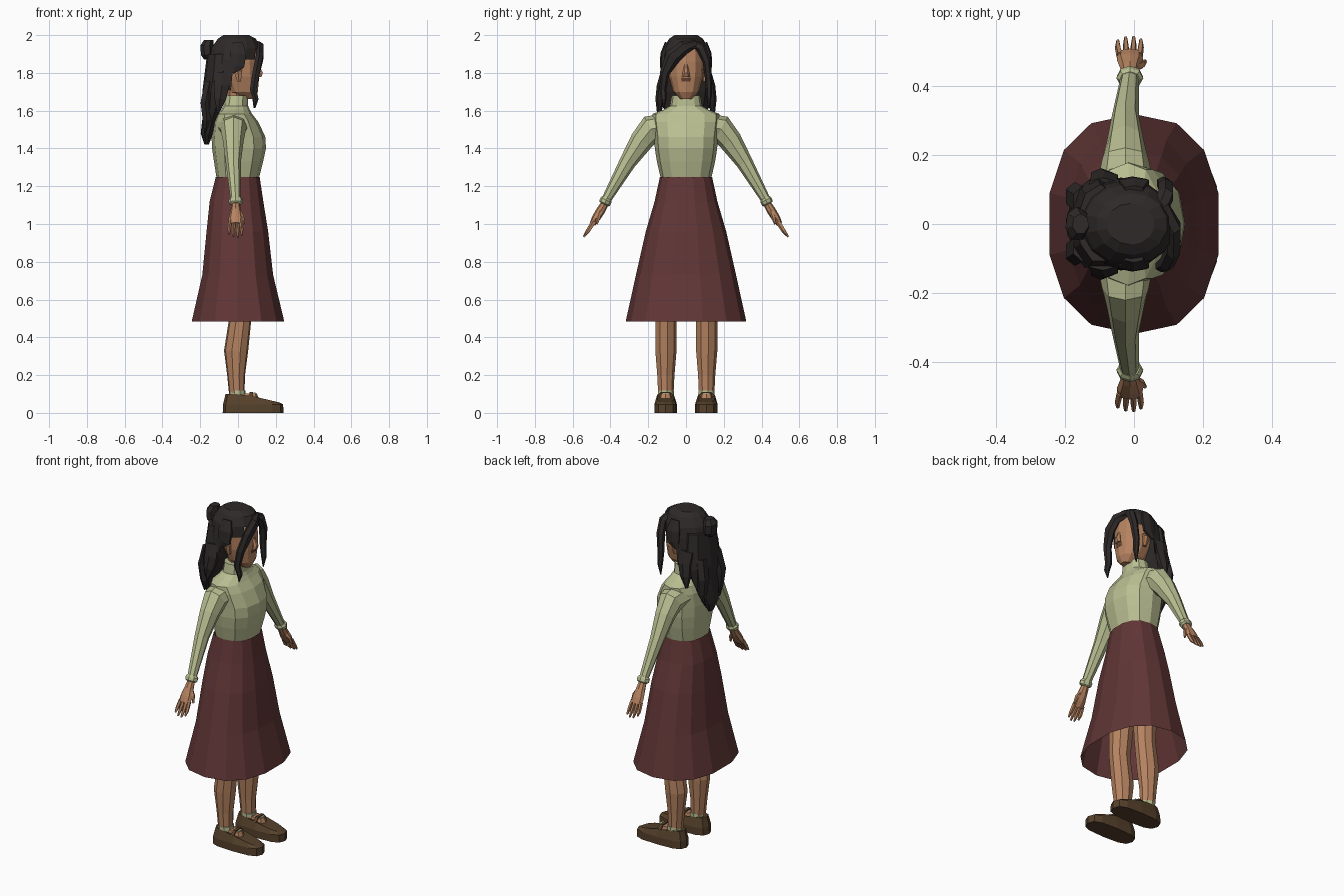
import bpy, bmesh, math
from mathutils import Vector


def material(name, rgb):
    lin = [((c / 255 + 0.055) / 1.055) ** 2.4 for c in rgb]
    m = bpy.data.materials.new(name)
    m.diffuse_color = (*lin, 1)
    return m


SHIRT = material("sage knit", (186, 191, 146))
SKIRT = material("maroon cloth", (97, 54, 54))
SKIN = material("skin", (182, 131, 96))
MOUTH = material("dark skin", (105, 70, 50))
HAIR = material("dark hair", (46, 41, 41))
SHOE = material("brown leather", (86, 65, 43))


def tube(name, secs, n, mat, flat=True, caps=True, power=1.0, edit=None, start=90):
    """Loft of sections (x, y, z, radius along x, other radius); flat keeps them horizontal."""
    bm = bmesh.new()
    pts = [Vector(s[:3]) for s in secs]
    rings = []
    for i, s in enumerate(secs):
        u, v = Vector((1, 0, 0)), Vector((0, 1, 0))
        if not flat:
            t = (pts[min(i + 1, len(pts) - 1)] - pts[max(i - 1, 0)]).normalized()
            u = (u - t * u.dot(t)).normalized()
            v = t.cross(u)
        ring = []
        for k in range(n):
            a = math.radians(start) + 2 * math.pi * k / n
            c, d = math.cos(a), math.sin(a)
            c = math.copysign(abs(c) ** power, c)
            d = math.copysign(abs(d) ** power, d)
            ring.append(bm.verts.new(pts[i] + u * c * s[3] + v * d * s[4]))
        rings.append(ring)
    for a, b in zip(rings, rings[1:]):
        for k in range(n):
            j = (k + 1) % n
            bm.faces.new((a[k], a[j], b[j], b[k]))
    if caps:
        bm.faces.new(rings[0])
        bm.faces.new(rings[-1])
    bmesh.ops.recalc_face_normals(bm, faces=bm.faces)
    if edit:
        edit(bm)
    me = bpy.data.meshes.new(name)
    bm.to_mesh(me)
    bm.free()
    me.materials.append(mat)
    ob = bpy.data.objects.new(name, me)
    bpy.context.collection.objects.link(ob)
    return ob


def body(rows):
    """Rows of (z, back x, front x, half width) to sections."""
    return [((b + f) / 2, 0, z, (f - b) / 2, w) for z, b, f, w in rows]


# Skirt: open flared cone
tube("skirt", body([(1.25, -.12, .117, .138), (1.12, -.153, .137, .166), (.96, -.17, .163, .213),
                    (.73, -.193, .19, .265), (.485, -.25, .25, .319)]), 14, SKIRT, caps=False, power=.84)

# Sweater torso with high collar
tube("sweater", body([(1.225, -.11, .105, .128), (1.252, -.115, .113, .136), (1.33, -.127, .133, .154),
                      (1.40, -.137, .148, .165), (1.46, -.14, .145, .168), (1.54, -.13, .108, .178),
                      (1.582, -.11, .075, .178), (1.605, -.088, .062, .12), (1.625, -.077, .054, .085),
                      (1.68, -.068, .052, .076)]), 12, SHIRT, power=.85)

# Head, neck and face
tube("neck", body([(1.6, -.055, .04, .05), (1.74, -.055, .04, .05)]), 8, SKIN)
tube("head", body([(1.662, .01, .085, .03), (1.70, -.05, .105, .068), (1.78, -.09, .112, .09),
                   (1.86, -.1, .11, .095), (1.93, -.1, .1, .09), (1.975, -.06, .06, .055)]),
     12, SKIN, power=.9)
tube("nose", [(.106, 0, 1.845, .006, .008), (.116, 0, 1.80, .018, .018),
              (.112, 0, 1.778, .014, .022)], 6, SKIN)
tube("mouth", [(.107, 0, 1.772, .007, .026), (.104, 0, 1.755, .006, .024)], 6, MOUTH)


def open_face(bm):
    gone = []
    for f in bm.faces:
        c = f.calc_center_median()
        front = c.x > .08 and c.z < 1.94
        if front or c.z < 1.715 or (c.x > -.03 and c.z < 1.86):
            gone.append(f)
    bmesh.ops.delete(bm, geom=gone, context='FACES')


# Hair cap, back mass and bun
tube("hair_cap", body([(2.0, -.08, .06, .06), (1.98, -.11, .098, .09), (1.93, -.145, .122, .118),
                       (1.87, -.16, .12, .128), (1.78, -.172, .11, .133), (1.71, -.175, .1, .135)]),
     14, HAIR, edit=open_face)
tube("back_hair", body([(1.9, -.165, -.03, .115), (1.78, -.18, -.03, .133), (1.70, -.19, -.05, .135),
                        (1.62, -.18, -.085, .12), (1.55, -.19, -.11, .095), (1.48, -.198, -.13, .065),
                        (1.42, -.178, -.155, .02)]), 9, HAIR)
tube("hair_bun", [(-.15, 0, 1.87, .03, .03), (-.162, 0, 1.895, .035, .05),
                  (-.165, 0, 1.945, .035, .05), (-.155, 0, 1.975, .025, .03)], 7, HAIR)

# Locks: parted fringe, face strands and pointed back ends
fringes = {
    "wide_fringe": [(.08, .05, 1.955, .025, .02), (.115, -.01, 1.935, .024, .036),
                    (.115, -.07, 1.885, .022, .042), (.096, -.112, 1.80, .022, .026),
                    (.08, -.122, 1.71, .02, .018), (.095, -.118, 1.66, .016, .015),
                    (.09, -.118, 1.615, .003, .003)],
    "narrow_fringe": [(.07, .035, 1.965, .025, .015), (.092, .082, 1.93, .025, .028),
                      (.092, .11, 1.86, .024, .022), (.084, .12, 1.76, .02, .018),
                      (.088, .122, 1.68, .016, .015), (.085, .12, 1.615, .003, .003)],
}
for name, path in fringes.items():
    tube(name, path, 6, HAIR, flat=False)
for s, side in ((-1, "right"), (1, "left")):
    tube(side + "_temple_lock", [(0, s * .10, 1.96, .03, .012), (.0, s * .12, 1.9, .05, .016),
                                 (-.005, s * .124, 1.84, .045, .014), (-.03, s * .125, 1.8, .01, .008)],
         6, HAIR, flat=False)
    tube(side + "_shoulder_lock", [(-.09, s * .115, 1.80, .045, .02), (-.085, s * .13, 1.73, .045, .025),
                                   (-.095, s * .138, 1.66, .035, .024), (-.105, s * .142, 1.59, .006, .012)],
         6, HAIR, flat=False)
    tube(side + "_back_lock", [(-.15, s * .065, 1.75, .03, .045), (-.172, s * .08, 1.64, .03, .042),
                               (-.165, s * .08, 1.55, .025, .03), (-.175, s * .07, 1.48, .004, .004)],
         6, HAIR, flat=False)
    tube(side + "_ear", [(.0, s * .09, 1.83, .018, .012), (.0, s * .105, 1.81, .025, .012),
                         (.005, s * .096, 1.755, .012, .01)], 6, SKIN)

    # Sleeve, cuff and hand
    tube(side + "_sleeve", [(-.025, s * .10, 1.515, .085, .072), (-.025, s * .185, 1.503, .068, .074),
                            (-.025, s * .235, 1.44, .055, .062), (-.025, s * .31, 1.325, .04, .044),
                            (-.012, s * .43, 1.115, .026, .024)], 8, SHIRT, flat=False)
    tube(side + "_cuff", [(-.012, s * .418, 1.137, .03, .027), (-.012, s * .423, 1.127, .039, .032),
                          (-.012, s * .431, 1.11, .037, .031), (-.012, s * .434, 1.104, .026, .024)],
         8, SHIRT, flat=False)
    tube(side + "_palm", [(-.012, s * .425, 1.115, .021, .02), (-.012, s * .452, 1.07, .028, .024),
                          (-.012, s * .477, 1.03, .038, .022), (-.012, s * .495, 1.0, .036, .016)],
         8, SKIN, flat=False)
    for k, reach in enumerate((.86, 1, .97, .8)):
        x, dx = .016 - k * .019, (.004, .002, -.002, -.006)[k]
        tube(f"{side}_finger_{k + 1}",
             [(x, s * .488, 1.012, .01, .014), (x + dx, s * (.49 + .03 * reach), 1.005 - .045 * reach, .009, .012),
              (x + dx, s * (.49 + .052 * reach), 1.005 - .073 * reach, .005, .005)], 5, SKIN, flat=False)
    tube(side + "_thumb", [(.0, s * .452, 1.07, .014, .014), (.022, s * .462, 1.038, .011, .012),
                           (.032, s * .472, 1.0, .006, .006)], 5, SKIN, flat=False)

    # Leg and ankle sock
    y = s * .108
    tube(side + "_leg", [(0, s * .085, 1.0, .08, .08), (.005, s * .1, .72, .072, .07),
                         (.012, y, .5, .06, .058), (-.01, y, .33, .065, .058),
                         (-.01, y, .2, .048, .047), (-.006, y, .08, .04, .041)], 9, SKIN)
    tube(side + "_sock", [(-.004, y, .08, .044, .044), (-.004, y, .118, .045, .044)], 9, SHIRT)

    # Shoe: sole outline with a top sloping down to the toe
    def slope(bm):
        for v in bm.verts:
            if v.co.z > .06:
                v.co.z = .1 - .045 * max(0, min(1, (v.co.x - .03) / .19))
    tube(side + "_shoe", [(.08, y, 0, .161, .06), (.08, y, .045, .159, .06), (.076, y, .1, .142, .046)],
         12, SHOE, power=.65, edit=slope)
    tube(side + "_instep", [(.062, y, .07, .05, .034), (.055, y, .103, .045, .028)], 8, SKIN, power=.7)
    tube(side + "_strap", [(.07, y - .045, .085, .013, .005), (.07, y - .025, .107, .013, .005),
                           (.07, y + .025, .107, .013, .005), (.07, y + .045, .085, .013, .005)],
         4, SHOE, flat=False, start=45)
    tube(side + "_buckle", [(.088, y, .1, .008, .026), (.088, y, .108, .008, .024)], 4, SHIRT, start=45)
